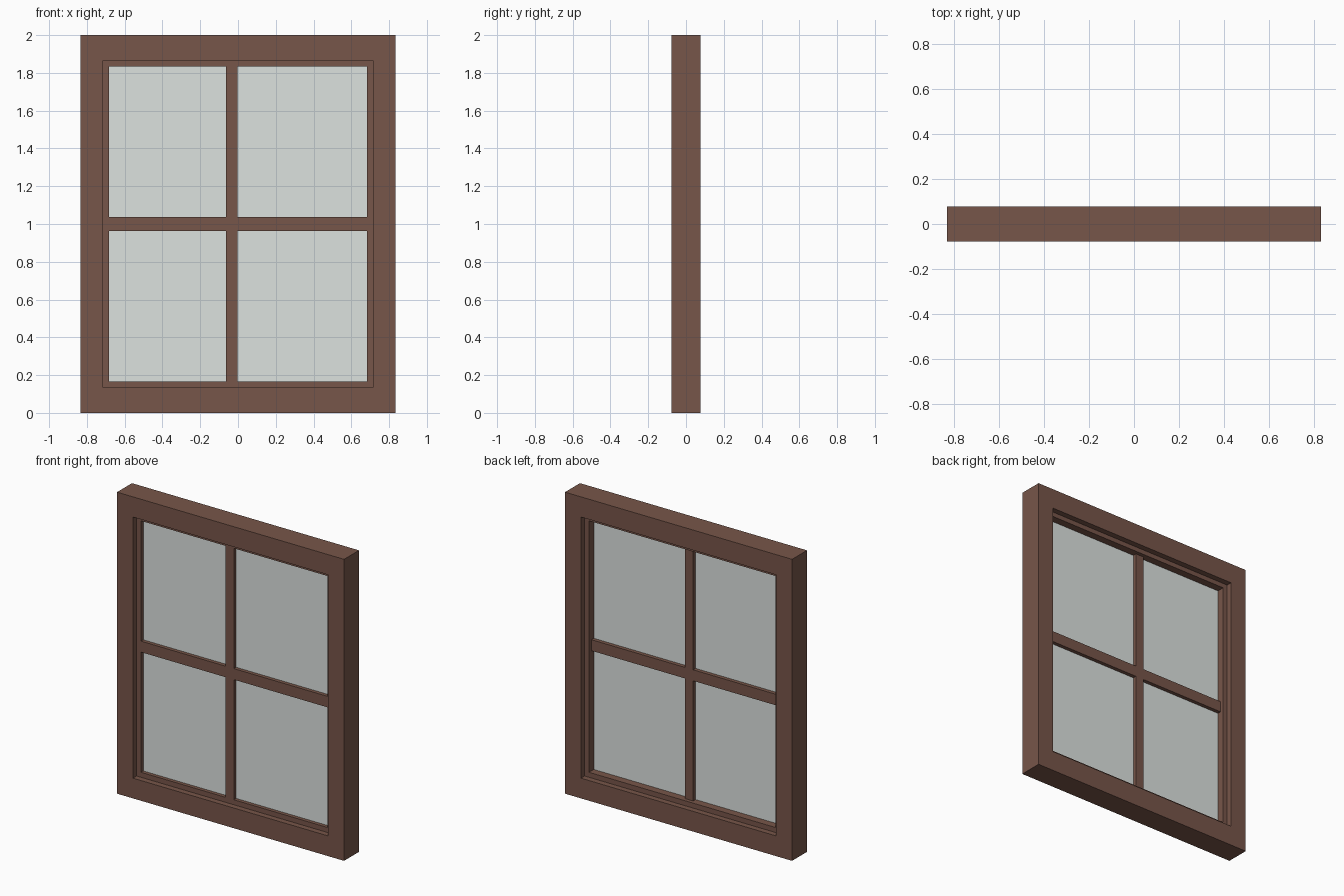
import bpy, bmesh

if "Cube" in bpy.data.objects:
    bpy.data.objects.remove(bpy.data.objects["Cube"])


def material(name, color):
    m = bpy.data.materials.new(name)
    m.diffuse_color = color
    m.use_nodes = True
    m.node_tree.nodes["Principled BSDF"].inputs["Base Color"].default_value = m.diffuse_color
    return m


WOOD = material("brown_wood", (0.185, 0.092, 0.067, 1))
GLASS = material("pale_glass", (0.72, 0.76, 0.74, 1))


def finish(name, bm, mat):
    bmesh.ops.recalc_face_normals(bm, faces=bm.faces)
    mesh = bpy.data.meshes.new(name)
    bm.to_mesh(mesh)
    bm.free()
    mesh.materials.append(mat)
    ob = bpy.data.objects.new(name, mesh)
    bpy.context.collection.objects.link(ob)
    return ob


def box(name, x, y, z, mat):
    """Box from (min, max) pairs."""
    bm = bmesh.new()
    bmesh.ops.create_cube(bm, size=1)
    for v in bm.verts:
        v.co = [(a + b) / 2 + c * (b - a) for c, (a, b) in zip(v.co, (x, y, z))]
    return finish(name, bm, mat)


def ring(name, outer, inner, y, mat):
    """Rectangular surround; outer and inner are (half width, z min, z max)."""
    bm = bmesh.new()

    def loop(rect, depth):
        w, lo, hi = rect
        return [bm.verts.new((px, depth, pz))
                for px, pz in ((-w, lo), (w, lo), (w, hi), (-w, hi))]

    loops = [loop(outer, y[0]), loop(outer, y[1]), loop(inner, y[1]), loop(inner, y[0])]
    for a, b in zip(loops, loops[1:] + loops[:1]):
        for i in range(4):
            j = (i + 1) % 4
            bm.faces.new((a[i], a[j], b[j], b[i]))
    return finish(name, bm, mat)


OUTER = (0.833, 0.0, 2.0)
OPENING = (0.716, 0.134, 1.866)
PANE = (0.684, 0.167, 1.835)

# Outer frame and recessed sash
ring("outer_frame", OUTER, OPENING, (-0.078, 0.078), WOOD)
ring("sash", OPENING, PANE, (-0.04, 0.04), WOOD)

# Glazing bars, centred on the glass
BAR_Y = (-0.04, 0.015)
BAR_X = (-0.063, -0.003)
BAR_Z = (0.964, 1.037)
box("vertical_bar", BAR_X, BAR_Y, PANE[1:], WOOD)
box("horizontal_bar_left", (-PANE[0], BAR_X[0]), BAR_Y, BAR_Z, WOOD)
box("horizontal_bar_right", (BAR_X[1], PANE[0]), BAR_Y, BAR_Z, WOOD)

# Four glass panes
columns = {"left": (-PANE[0], BAR_X[0]), "right": (BAR_X[1], PANE[0])}
rows = {"lower": (PANE[1], BAR_Z[0]), "upper": (BAR_Z[1], PANE[2])}
for row, z in rows.items():
    for col, x in columns.items():
        box(f"glass_{row}_{col}", x, (-0.016, -0.010), z, GLASS)
